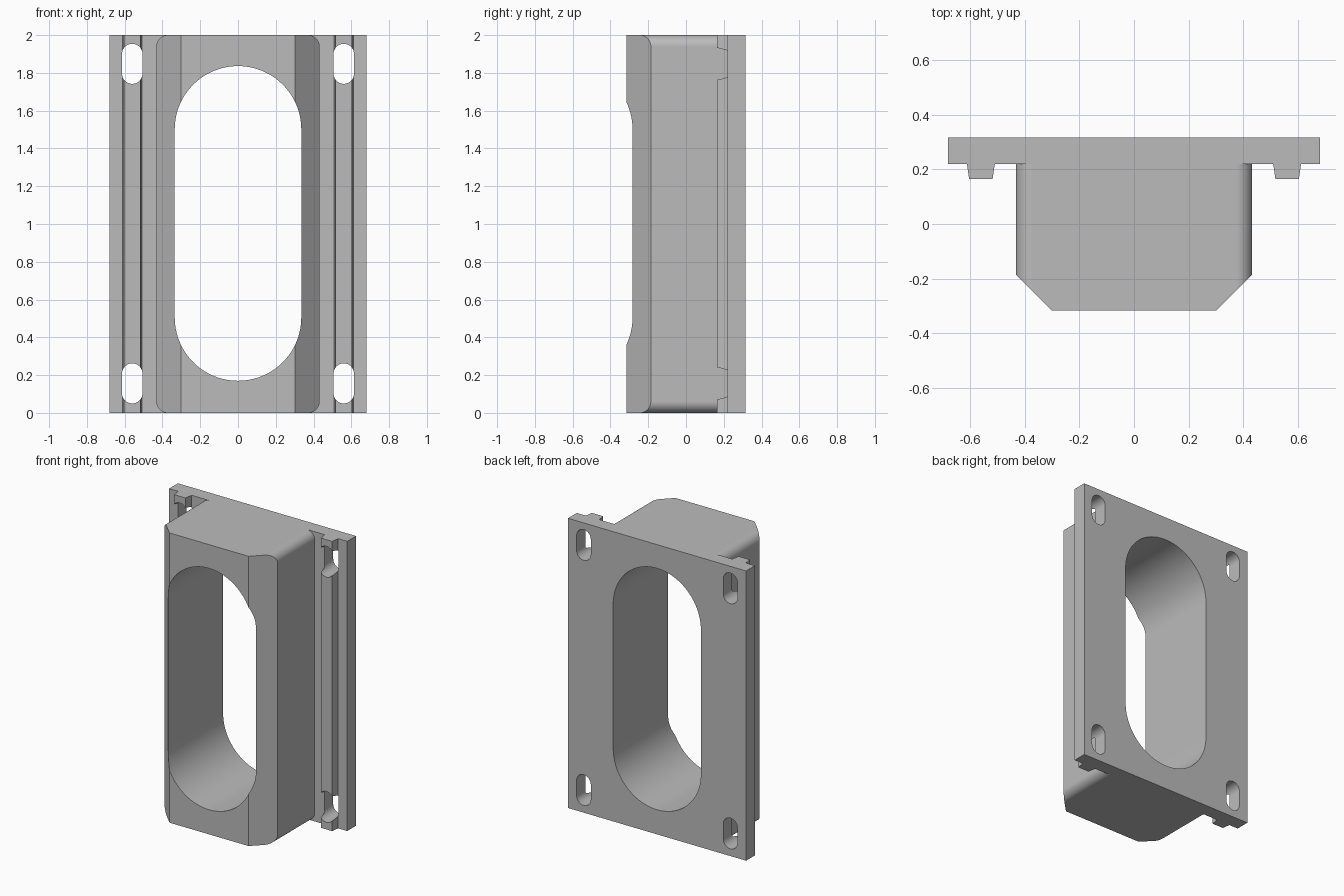
import bpy, bmesh
from math import sin, cos, pi, radians
from mathutils import Vector

old = bpy.data.objects.get("Cube")
if old:
    bpy.data.objects.remove(old, do_unlink=True)

grey = bpy.data.materials.new("plain grey")
grey.use_nodes = True
grey.diffuse_color = (0.5, 0.5, 0.5, 1)
bsdf = grey.node_tree.nodes["Principled BSDF"]
bsdf.inputs["Base Color"].default_value = grey.diffuse_color
bsdf.inputs["Roughness"].default_value = 0.6

WIDTH, HEIGHT = 1.36, 2.0
BACK, PLATE_FRONT, RIB_FRONT, FRONT = 0.316, 0.22, 0.165, -0.316
BODY_X, BODY_R = 0.432, 0.06
SLOT_X = 0.56


def prism(name, points, offset):
    """Extrude a closed 3D outline along an offset."""
    bm = bmesh.new()
    face = bm.faces.new([bm.verts.new(p) for p in points])
    ext = bmesh.ops.extrude_face_region(bm, geom=[face])
    moved = [g for g in ext["geom"] if isinstance(g, bmesh.types.BMVert)]
    bmesh.ops.translate(bm, verts=moved, vec=Vector(offset))
    bmesh.ops.recalc_face_normals(bm, faces=bm.faces)
    mesh = bpy.data.meshes.new(name)
    bm.to_mesh(mesh)
    bm.free()
    mesh.materials.append(grey)
    ob = bpy.data.objects.new(name, mesh)
    bpy.context.collection.objects.link(ob)
    return ob


def rounded(name, x, z, half_w, half_h, r, y0, y1, steps=20):
    """Rounded rectangle in the xz plane, extruded from y0 to y1."""
    pts = []
    for quarter, (sx, sz) in enumerate([(1, 1), (-1, 1), (-1, -1), (1, -1)]):
        for i in range(steps + 1):
            a = (quarter + i / steps) * pi / 2
            p = Vector((x + sx * (half_w - r) + r * cos(a), y0,
                        z + sz * (half_h - r) + r * sin(a)))
            if not pts or (p - pts[-1]).length > 1e-5:
                pts.append(p)
    if (pts[0] - pts[-1]).length < 1e-5:
        pts.pop()
    return prism(name, pts, (0, y1 - y0, 0))


def upright(name, profile):
    """Plan profile in xy, extruded to full height."""
    return prism(name, [(x, y, 0) for x, y in profile], (0, 0, HEIGHT))


def boolean(ob, tool, operation):
    bpy.context.view_layer.objects.active = ob
    mod = ob.modifiers.new("cut", 'BOOLEAN')
    mod.operation, mod.object, mod.solver = operation, tool, 'EXACT'
    bpy.ops.object.modifier_apply(modifier=mod.name)


# Tools: central opening, four mounting slots, rounded body outline
opening = rounded("opening_cutter", 0, 1.003, 0.335, 0.833, 0.335, -1, 1, 32)
slots = [rounded("slot_cutter", sx * SLOT_X, z, 0.054, 0.106, 0.054, -1, 1, 12)
         for sx in (-1, 1) for z in (0.156, 1.848)]
outline = rounded("outline_tool", 0, HEIGHT / 2, BODY_X, HEIGHT / 2, BODY_R, -1, 1)

# Back mounting plate
plate = upright("mounting_plate", [(-WIDTH / 2, PLATE_FRONT), (WIDTH / 2, PLATE_FRONT),
                                   (WIDTH / 2, BACK), (-WIDTH / 2, BACK)])
boolean(plate, opening, 'DIFFERENCE')
for s in slots:
    boolean(plate, s, 'DIFFERENCE')

# Chamfered box body with rounded vertical ends
half = [(0.302, FRONT), (BODY_X + 0.1, FRONT + BODY_X + 0.1 - 0.302),
        (BODY_X + 0.1, PLATE_FRONT)]
body = upright("body", half + [(-x, y) for x, y in reversed(half)])
boolean(body, outline, 'INTERSECT')
boolean(body, opening, 'DIFFERENCE')

# Tapered guide ribs, interrupted by the slots
parts = [plate, body]
for side, sx in (("left", 1), ("right", -1)):
    rib = upright(side + "_rib", [(sx * x, y) for x, y in (
        (0.509, PLATE_FRONT), (0.517, RIB_FRONT), (0.603, RIB_FRONT), (0.611, PLATE_FRONT))])
    for s in slots:
        boolean(rib, s, 'DIFFERENCE')
    parts.append(rib)

for tool in slots + [opening, outline]:
    bpy.data.objects.remove(tool, do_unlink=True)

# Smooth curves, crisp edges
for ob in parts:
    bpy.ops.object.select_all(action='DESELECT')
    ob.select_set(True)
    bpy.context.view_layer.objects.active = ob
    bpy.ops.object.shade_smooth_by_angle(angle=radians(25))
    ob.modifiers.new("flat_face_normals", 'WEIGHTED_NORMAL').keep_sharp = True
